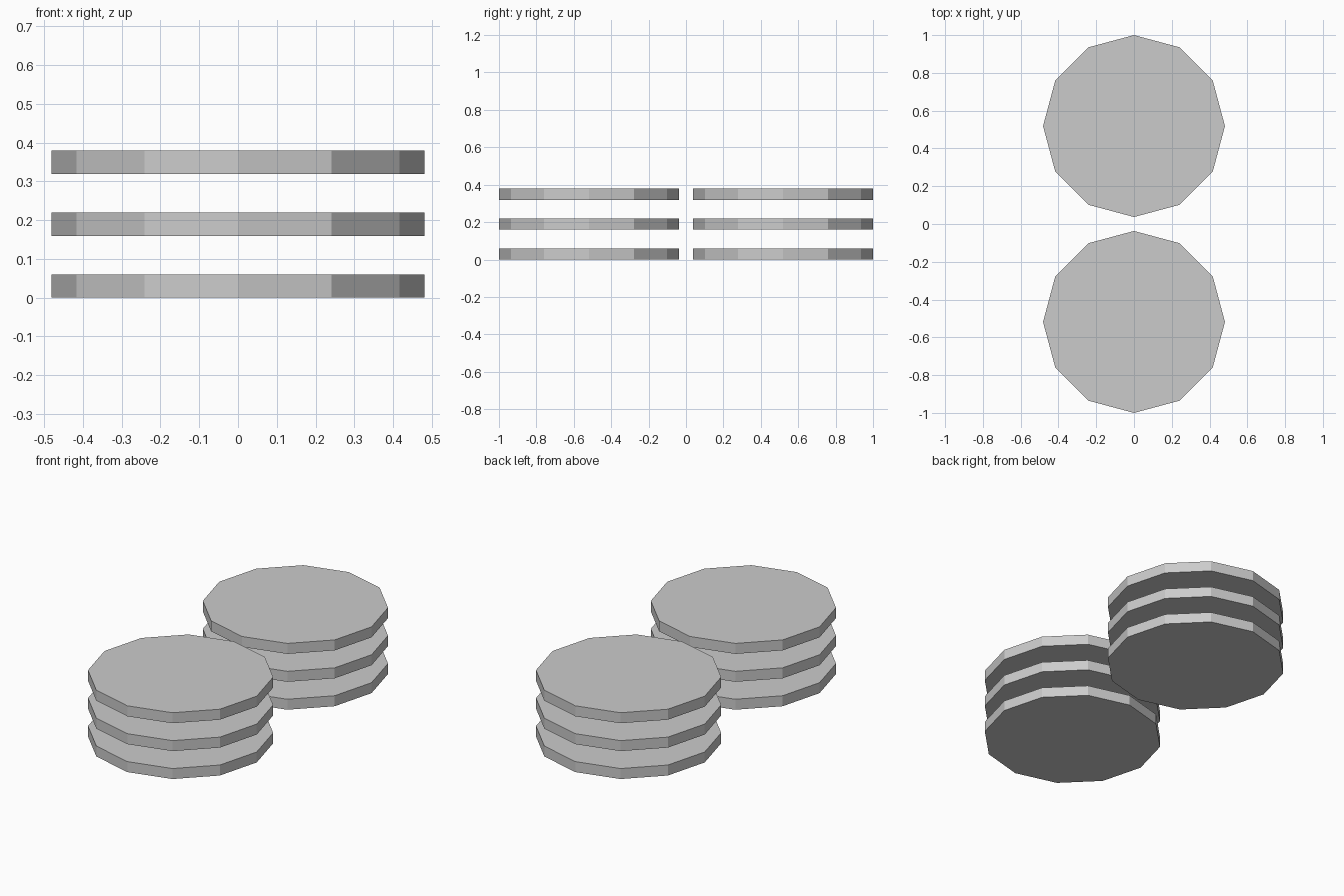
import bpy

if "Cube" in bpy.data.objects:
    bpy.data.objects.remove(bpy.data.objects["Cube"])

RADIUS, THICKNESS, SPACING, OFFSET = 0.4815, 0.06, 0.1595, 0.5185


def add_disc(name, y, bottom):
    bpy.ops.mesh.primitive_cylinder_add(
        vertices=12, radius=RADIUS, depth=THICKNESS,
        location=(0, y, bottom + THICKNESS / 2))
    bpy.context.object.name = name


# Two side-by-side stacks of three floating 12-sided discs
for stack, y in (("front", -OFFSET), ("back", OFFSET)):
    for i, level in enumerate(("lower", "middle", "upper")):
        add_disc(f"{stack}_{level}_disc", y, i * SPACING)
